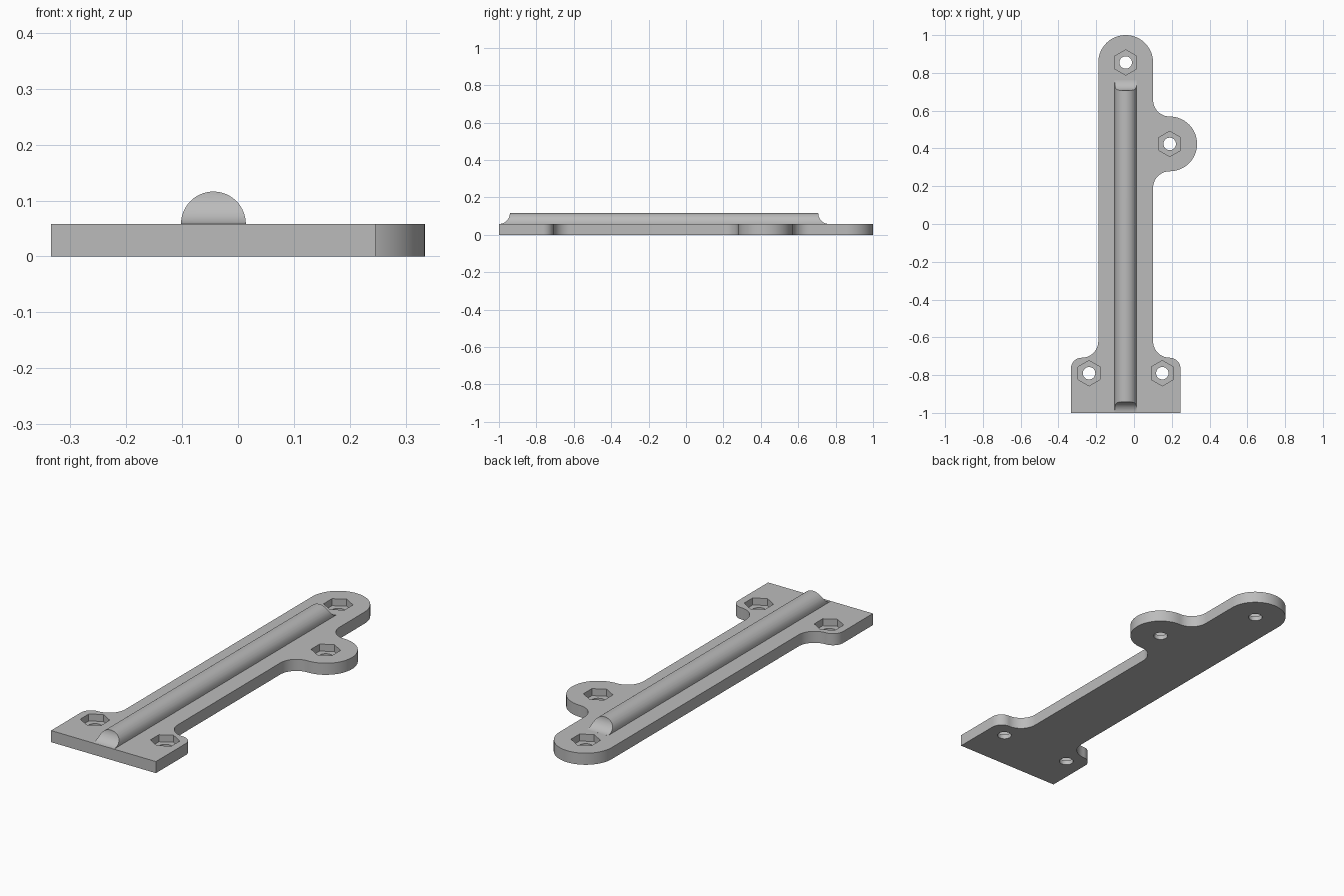
import bpy, bmesh
from math import cos, sin, pi, radians
from mathutils import Matrix, Vector

if "Cube" in bpy.data.objects:
    bpy.data.objects.remove(bpy.data.objects["Cube"], do_unlink=True)

THICK = 0.058      # plate thickness, also the rib radius
AXIS = -0.044      # x of the shaft centreline
HALF = 0.145       # shaft half width
BASE = 0.29        # base half width
FILLET = 0.088
CORNER = BASE - HALF - FILLET
SHOULDER = -0.708  # y of the base shoulders
EAR = Vector((AXIS + HALF + FILLET, 0.424))
TIP = Vector((AXIS, 1 - HALF))

grey = bpy.data.materials.new("grey plastic")
grey.use_nodes = True
colour = (0.5, 0.5, 0.5, 1)
grey.diffuse_color = colour
grey.node_tree.nodes["Principled BSDF"].inputs["Base Color"].default_value = colour


def arc(cx, cy, r, start, end, steps=16):
    angles = [radians(start + (end - start) * i / steps) for i in range(steps + 1)]
    return [(cx + r * cos(a), cy + r * sin(a)) for a in angles]


def prism(name, points, depth, matrix=Matrix()):
    """Extrude a flat outline along its normal, then place it."""
    bm = bmesh.new()
    face = bm.faces.new([bm.verts.new((x, y, 0)) for x, y in points])
    top = bmesh.ops.extrude_face_region(bm, geom=[face])["geom"]
    bmesh.ops.translate(bm, vec=(0, 0, depth),
                        verts=[g for g in top if isinstance(g, bmesh.types.BMVert)])
    bmesh.ops.remove_doubles(bm, verts=bm.verts, dist=1e-5)
    bmesh.ops.transform(bm, matrix=matrix, verts=bm.verts)
    bmesh.ops.recalc_face_normals(bm, faces=bm.faces)
    mesh = bpy.data.meshes.new(name)
    bm.to_mesh(mesh)
    bm.free()
    mesh.materials.append(grey)
    obj = bpy.data.objects.new(name, mesh)
    bpy.context.collection.objects.link(obj)
    return obj


def select(obj):
    bpy.ops.object.select_all(action="DESELECT")
    obj.select_set(True)
    bpy.context.view_layer.objects.active = obj


def carve(obj, cutter):
    select(obj)
    mod = obj.modifiers.new("cut", "BOOLEAN")
    mod.operation, mod.solver, mod.object = "DIFFERENCE", "EXACT", cutter
    bpy.ops.object.modifier_apply(modifier=mod.name)
    bpy.data.objects.remove(cutter, do_unlink=True)


def smooth(obj):
    select(obj)
    bpy.ops.object.shade_smooth_by_angle(angle=radians(30))


# Plate outline, anticlockwise: base, right shoulder, ear, rounded tip, left shoulder
edge = AXIS + HALF
shoulder = (arc(AXIS + BASE - CORNER, SHOULDER - CORNER, CORNER, 0, 90)
            + arc(edge + FILLET, SHOULDER + FILLET, FILLET, 270, 180)[1:])
ear_gap = HALF + FILLET
outline = [(AXIS + BASE, -1)] + shoulder
outline += arc(EAR.x, EAR.y - ear_gap, FILLET, 180, 90)
outline += arc(EAR.x, EAR.y, HALF, -90, 90, 32)[1:]
outline += arc(EAR.x, EAR.y + ear_gap, FILLET, 270, 180)[1:]
outline += arc(TIP.x, TIP.y, HALF, 0, 180, 40)
outline += [(2 * AXIS - x, y) for x, y in reversed(shoulder)]
outline += [(AXIS - BASE, -1)]
plate = prism("base_plate", outline, THICK)

# Screw holes with hexagonal nut pockets
for x, y in [TIP, EAR, (AXIS + 0.194, -0.79), (AXIS - 0.194, -0.79)]:
    carve(plate, prism("nut_pocket", arc(x, y, 0.067, 30, 330, 5), 0.1,
                       Matrix.Translation((0, 0, 0.023))))
    carve(plate, prism("screw_hole", arc(x, y, 0.033, 0, 348.75, 31), 0.2,
                       Matrix.Translation((0, 0, -0.1))))
smooth(plate)

# Half-round rib along the shaft, its ends scooped out by cross cylinders
BACK = 0.765
profile = [(AXIS - THICK, -0.003)] + arc(AXIS, 0, THICK, 180, 0, 40) + [(AXIS + THICK, -0.003)]
upright = Matrix.Translation((0, BACK - 0.002, THICK)) @ Matrix.Rotation(pi / 2, 4, "X")
rib = prism("rib", profile, BACK + 0.996, upright)
for y in (-1, BACK):
    across = Matrix.Translation((AXIS - 0.1, y, 2 * THICK)) @ Matrix.Rotation(pi / 2, 4, "Y")
    carve(rib, prism("end_scoop", arc(0, 0, THICK, 0, 354.375, 63), 0.2, across))
smooth(rib)
